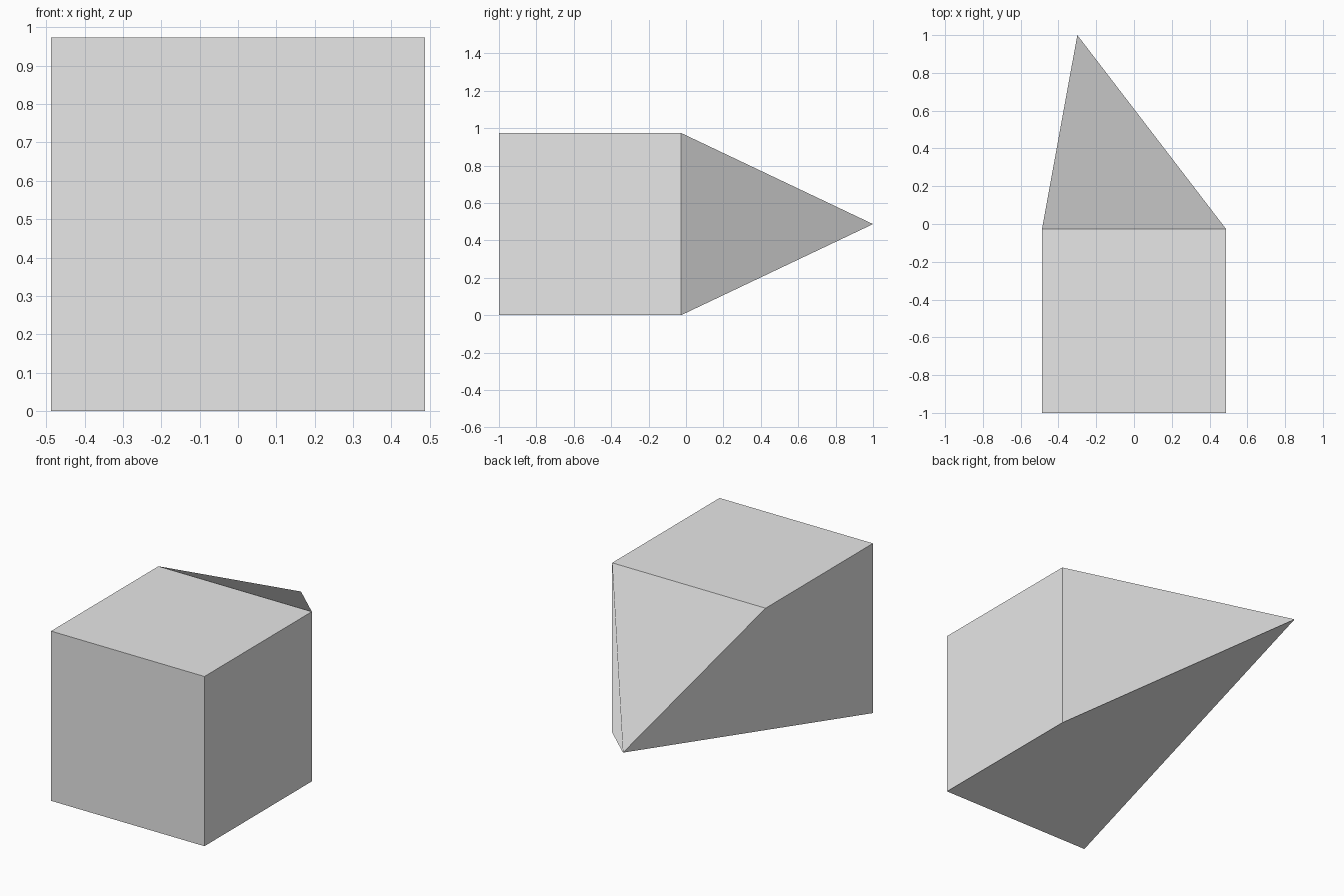
import bpy
from mathutils import Vector

# Remove the default object
default = bpy.data.objects.get("Cube")
if default:
    bpy.data.objects.remove(default, do_unlink=True)

# Material
GREY = (0.8, 0.8, 0.8, 1.0)
grey = bpy.data.materials.new("plain_grey")
grey.use_nodes = True
grey.diffuse_color = GREY
grey.node_tree.nodes["Principled BSDF"].inputs["Base Color"].default_value = GREY

# Block: a cube standing on the ground at the front half
SIDE = 0.974
bpy.ops.mesh.primitive_cube_add(size=SIDE)
block = bpy.context.object
block.name = "stretched_block"
mesh = block.data
mesh.name = "stretched_block"
shift = Vector((0, SIDE / 2 - 1, SIDE / 2))
for v in mesh.vertices:
    v.co += shift

# Tip: the lower back corner on the -x side, pulled far back and up
corner = min(mesh.vertices, key=lambda v: v.co.x - v.co.y + v.co.z)
corner.co = Vector((-0.30, 1.0, SIDE / 2))

mesh.materials.append(grey)
for face in mesh.polygons:
    face.use_smooth = False
mesh.update()
